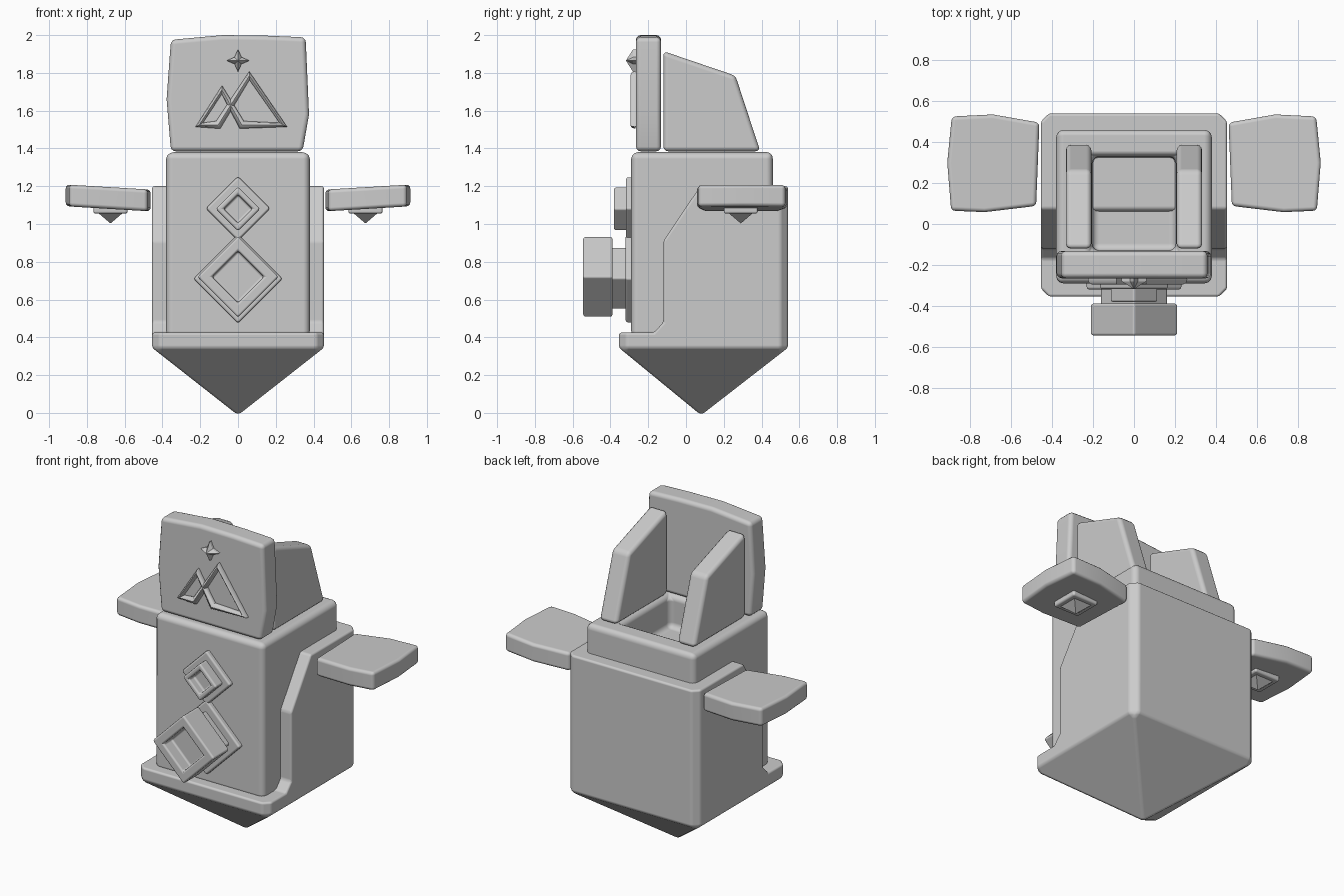
import bpy, bmesh, math
from mathutils import Matrix, Vector

if "Cube" in bpy.data.objects:
    bpy.data.objects.remove(bpy.data.objects["Cube"], do_unlink=True)

grey = bpy.data.materials.new("plain grey")
grey.use_nodes = True
grey.diffuse_color = (0.6, 0.6, 0.6, 1)
grey.node_tree.nodes["Principled BSDF"].inputs["Base Color"].default_value = (0.6, 0.6, 0.6, 1)


def finish(bm, name, bevel=0.0, segments=3):
    """Turn a bmesh into an object, with rounded edges when bevel is set."""
    bmesh.ops.recalc_face_normals(bm, faces=bm.faces)
    mesh = bpy.data.meshes.new(name)
    for f in bm.faces:
        f.smooth = bevel > 0
    bm.to_mesh(mesh)
    bm.free()
    mesh.materials.append(grey)
    obj = bpy.data.objects.new(name, mesh)
    bpy.context.collection.objects.link(obj)
    if bevel:
        mod = obj.modifiers.new("rounded edges", 'BEVEL')
        mod.width, mod.segments = bevel, segments
        mod.limit_method, mod.angle_limit = 'ANGLE', math.radians(25)
        mod.harden_normals = True
    return obj


def prism(points, axis, lo, hi):
    """Extrude a 2D outline along an axis."""
    place = {'X': lambda a, b, t: (t, a, b),
             'Y': lambda a, b, t: (a, t, b),
             'Z': lambda a, b, t: (a, b, t)}[axis]
    bm = bmesh.new()
    rings = [[bm.verts.new(place(a, b, t)) for a, b in points] for t in (lo, hi)]
    for ring in rings:
        bm.faces.new(ring)
    n = len(points)
    for i in range(n):
        j = (i + 1) % n
        bm.faces.new((rings[0][i], rings[0][j], rings[1][j], rings[1][i]))
    bmesh.ops.recalc_face_normals(bm, faces=bm.faces)
    return bm


def rect(x0, x1, y0, y1):
    return [(x0, y0), (x1, y0), (x1, y1), (x0, y1)]


def face_towards(bm, direction):
    d = Vector(direction)
    return max(bm.faces, key=lambda f: f.normal.dot(d) * 10 + f.calc_center_median().dot(d))


# Outer shell: side outline extruded across, with a pointed underside
outline = [(-0.355, 0.345), (-0.355, 0.425), (-0.17, 0.425), (-0.12, 0.48),
           (-0.12, 0.91), (0.075, 1.2), (0.54, 1.2), (0.54, 0.345)]
bm = prism(outline, 'X', -0.455, 0.455)
bottom = min(bm.faces, key=lambda f: f.calc_center_median().z)
tip = bmesh.ops.poke(bm, faces=[bottom])["verts"][0]
tip.co = (0, 0.08, -0.012)
corners = [e for e in bm.edges
           if abs(e.verts[0].co.z - e.verts[1].co.z) > 0.05
           and (e.verts[0].co - e.verts[1].co).xy.length < 0.01
           and abs(e.verts[0].co.y - 0.09) > 0.4]
bmesh.ops.bevel(bm, geom=corners, offset=0.04, segments=1, affect='EDGES')
finish(bm, "outer_shell", 0.03)

# Inner body with a square pit sunk into its top
bm = prism(rect(-0.38, 0.38, -0.29, 0.46), 'Z', 0.4, 1.38)
top = face_towards(bm, (0, 0, 1))
bmesh.ops.inset_individual(bm, faces=[top], thickness=0.13)
for v in top.verts:
    v.co.x = math.copysign(0.205, v.co.x)
    v.co.y = 0.33 if v.co.y > 0 else -0.13
pit = bmesh.ops.extrude_face_region(bm, geom=[top])
bmesh.ops.translate(bm, vec=(0, 0, -0.2),
                    verts=[g for g in pit["geom"] if isinstance(g, bmesh.types.BMVert)])
bmesh.ops.delete(bm, geom=[f for f in [top] if f.is_valid], context='FACES_ONLY')
finish(bm, "inner_body", 0.035)

# Head panel, slightly irregular
outline = [(-0.355, 1.385), (0.342, 1.385), (0.376, 1.58), (0.358, 1.988), (0.15, 1.997),
           (-0.08, 2.0), (-0.355, 1.975), (-0.378, 1.66)]
finish(prism(outline, 'Y', -0.265, -0.132), "head_panel", 0.025)

# Mirrored parts: head sides, wings and wing studs
wing_plan = [(0.462, 0.495), (0.69, 0.535), (0.89, 0.525), (0.912, 0.3),
             (0.893, 0.065), (0.73, 0.058), (0.478, 0.088)]
for side, s in (("left", 1), ("right", -1)):
    outline = [(-0.12, 1.385), (-0.12, 1.915), (0.262, 1.785), (0.393, 1.385)]
    finish(prism(outline, 'X', s * 0.208, s * 0.333), side + "_head_side", 0.025)

    bm = prism([(s * x, y) for x, y in wing_plan], 'Z', 1.08, 1.195)
    for v in bm.verts:
        v.co.z += (abs(v.co.x) - 0.68) * 0.06
    finish(bm, side + "_wing", 0.02)

    x = s * 0.675
    finish(prism(rect(x - 0.09, x + 0.09, 0.2, 0.38), 'Z', 1.055, 1.1),
           side + "_stud_base", 0.012)
    bm = bmesh.new()
    bmesh.ops.create_cone(bm, segments=4, radius1=0, radius2=0.1, depth=0.06,
                          matrix=Matrix.Translation((x, 0.29, 1.033))
                          @ Matrix.Rotation(math.pi / 4, 4, 'Z'))
    finish(bm, side + "_stud_point")


def diamond(name, z, half, front, back, hole=0.0, depth=0.0, bevel=0.012):
    """Diamond block on the front, optionally with a sunken middle."""
    points = [(half, z), (0, z + half), (-half, z), (0, z - half)]
    bm = prism(points, 'Y', front, back)
    if hole:
        face = face_towards(bm, (0, -1, 0))
        bmesh.ops.inset_individual(bm, faces=[face], thickness=(half - hole) / math.sqrt(2))
        sunk = bmesh.ops.extrude_face_region(bm, geom=[face])
        bmesh.ops.translate(bm, vec=(0, depth, 0),
                            verts=[g for g in sunk["geom"] if isinstance(g, bmesh.types.BMVert)])
        if face.is_valid:
            bmesh.ops.delete(bm, geom=[face], context='FACES_ONLY')
    finish(bm, name, bevel, 2)


# Small eye and large protruding nose
diamond("eye_plate", 1.082, 0.17, -0.318, -0.27)
diamond("eye_ring", 1.08, 0.118, -0.382, -0.3, 0.058, 0.05)
diamond("nose_plate", 0.71, 0.236, -0.32, -0.27)
diamond("nose_stem", 0.713, 0.165, -0.4, -0.3)
diamond("nose_block", 0.72, 0.215, -0.545, -0.388, 0.105, 0.08)

# Raised mountain ornament: one closed folded strand
path = [(-0.105, 1.525), (0.06, 1.785), (0.24, 1.525), (0.02, 1.525),
        (-0.085, 1.71), (-0.205, 1.525)]
curve = bpy.data.curves.new("mountain_ornament", 'CURVE')
curve.dimensions = '3D'
curve.bevel_depth, curve.bevel_resolution = 0.023, 2
spline = curve.splines.new('POLY')
spline.points.add(len(path) - 1)
for p, (x, z) in zip(spline.points, path):
    p.co = (x, -0.272, z, 1)
spline.use_cyclic_u = True
curve.materials.append(grey)
strand = bpy.data.objects.new("mountain_ornament", curve)
bpy.context.collection.objects.link(strand)
bpy.ops.object.select_all(action='DESELECT')
strand.select_set(True)
bpy.context.view_layer.objects.active = strand
bpy.ops.object.convert(target='MESH')
bpy.ops.object.shade_smooth_by_angle(angle=math.radians(50))

# Four-pointed star with a raised centre
points = []
for i in range(8):
    r = 0.026 if i % 2 else 0.06
    a = i * math.pi / 4
    points.append((r * math.cos(a), 1.865 + r * math.sin(a)))
bm = prism(points, 'Y', -0.28, -0.25)
peak = bmesh.ops.poke(bm, faces=[face_towards(bm, (0, -1, 0))])["verts"][0]
peak.co.y = -0.318
finish(bm, "star_ornament")
